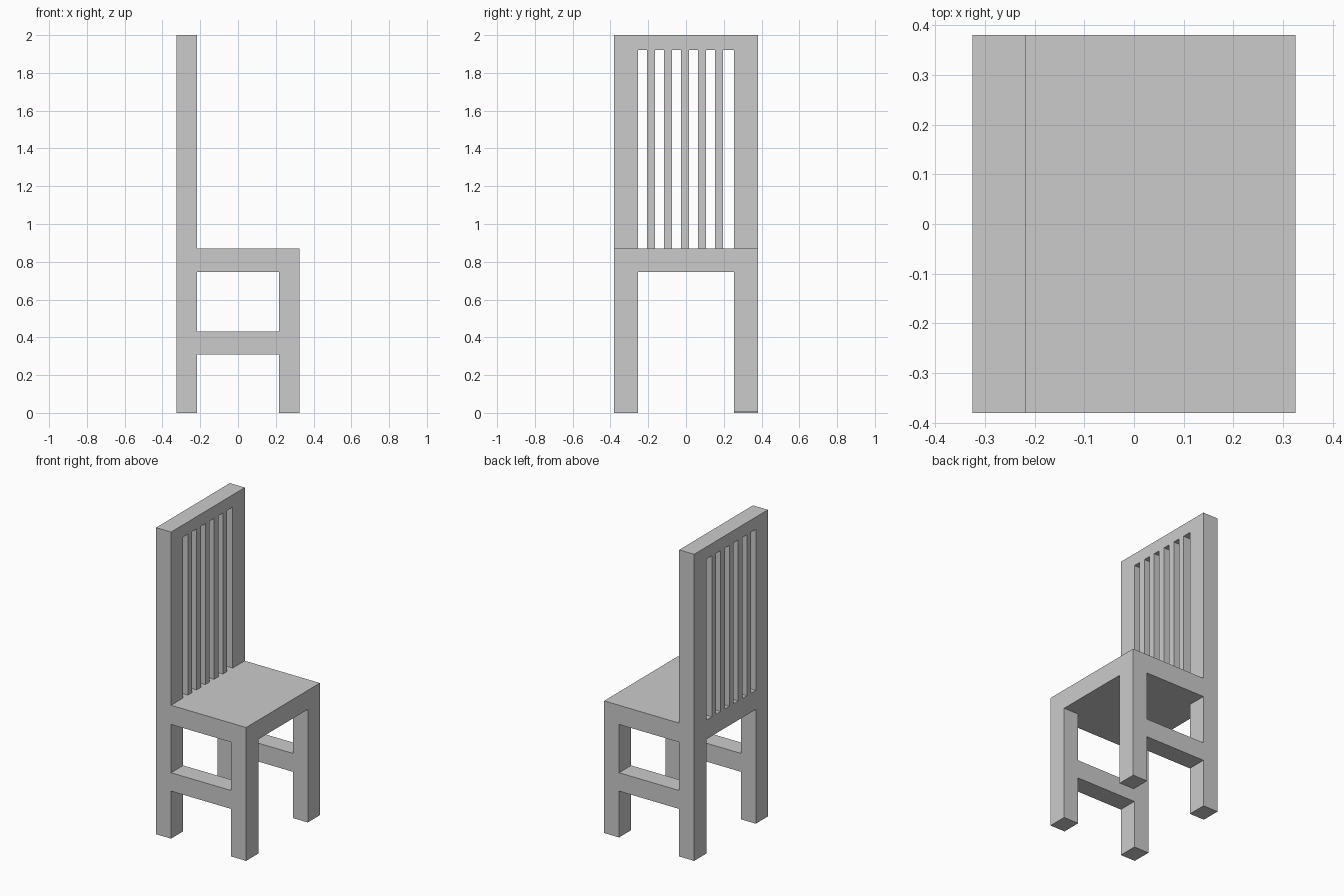
import bpy
import bmesh
from mathutils import Matrix, Vector

if "Cube" in bpy.data.objects:
    bpy.data.objects.remove(bpy.data.objects["Cube"])

X, Y = 0.325, 0.38            # half footprint
XI, YI = 0.217, 0.255         # inner faces of the legs
SEAT_LOW, SEAT_TOP, TOP = 0.745, 0.87, 2.0
RAIL_LOW = 1.92


def box(name, x0, x1, y0, y1, z0, z1):
    lo, hi = Vector((x0, y0, z0)), Vector((x1, y1, z1))
    bm = bmesh.new()
    bmesh.ops.create_cube(bm, size=1, matrix=Matrix.Diagonal((*(hi - lo), 1)))
    mesh = bpy.data.meshes.new(name)
    bm.to_mesh(mesh)
    bm.free()
    obj = bpy.data.objects.new(name, mesh)
    obj.location = (lo + hi) / 2
    bpy.context.collection.objects.link(obj)
    return obj


# Seat slab
box("seat", -X, X, -Y, Y, SEAT_LOW, SEAT_TOP)

# Legs, side stretchers and back posts; one front leg is a touch short
for side, y0, y1, foot in (("right", -Y, -YI, 0.0), ("left", YI, Y, 0.008)):
    box(f"front_leg_{side}", XI, X, y0, y1, foot, SEAT_LOW)
    box(f"back_leg_{side}", -X, -XI, y0, y1, 0, SEAT_LOW)
    box(f"side_stretcher_{side}", -XI, XI, y0, y1, 0.31, 0.43)
    box(f"back_post_{side}", -X, -XI, y0, y1, SEAT_TOP, TOP)

# Top rail of the backrest
box("top_rail", -X, -XI, -YI, YI, RAIL_LOW, TOP)

# Five upright slats
for i in range(5):
    y = -0.185 + i * 0.09
    box(f"back_slat_{i + 1}", -X, -XI, y - 0.022, y + 0.022, SEAT_TOP, RAIL_LOW)
